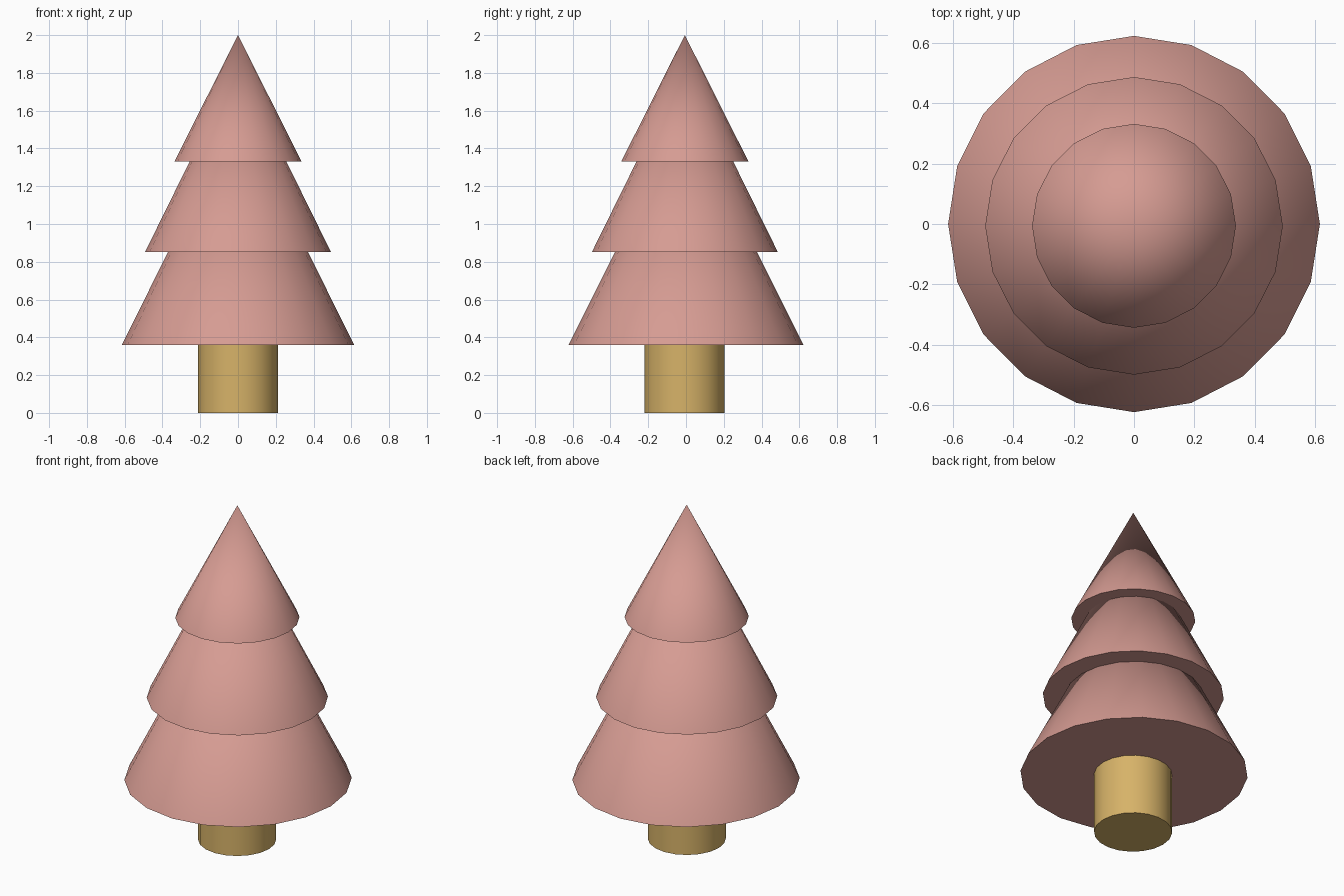
import bpy, math

if "Cube" in bpy.data.objects:
    bpy.data.objects.remove(bpy.data.objects["Cube"])

SIDES = 20


def material(name, color):
    m = bpy.data.materials.new(name)
    m.diffuse_color = (*color, 1)
    m.use_nodes = True
    m.node_tree.nodes["Principled BSDF"].inputs["Base Color"].default_value = m.diffuse_color
    return m


foliage = material("foliage", (0.67, 0.33, 0.29))
wood = material("wood", (0.68, 0.45, 0.14))


def add_cone(name, r_bottom, r_top, z0, z1, y, mat, x_scale=1.0):
    bpy.ops.mesh.primitive_cone_add(vertices=SIDES, radius1=r_bottom, radius2=r_top,
                                    depth=z1 - z0, location=(0, y, (z0 + z1) / 2))
    ob = bpy.context.object
    ob.name = name
    ob.scale.x = x_scale
    bpy.ops.object.transform_apply(location=False, rotation=False, scale=True)
    ob.data.materials.append(mat)
    bpy.ops.object.shade_smooth_by_angle(angle=math.radians(35))
    return ob


# Trunk, reaching the underside of the foliage
add_cone("trunk", 0.212, 0.212, 0.0, 0.362, -0.008, wood)

# Three stacked foliage cones, upper ones covering the tips below
add_cone("lower_foliage", 0.622, 0.0, 0.36, 1.60, 0.0, foliage, x_scale=0.988)
add_cone("middle_foliage", 0.492, 0.0, 0.852, 1.85, -0.006, foliage)
add_cone("upper_foliage", 0.337, 0.0, 1.33, 2.0, -0.006, foliage)
